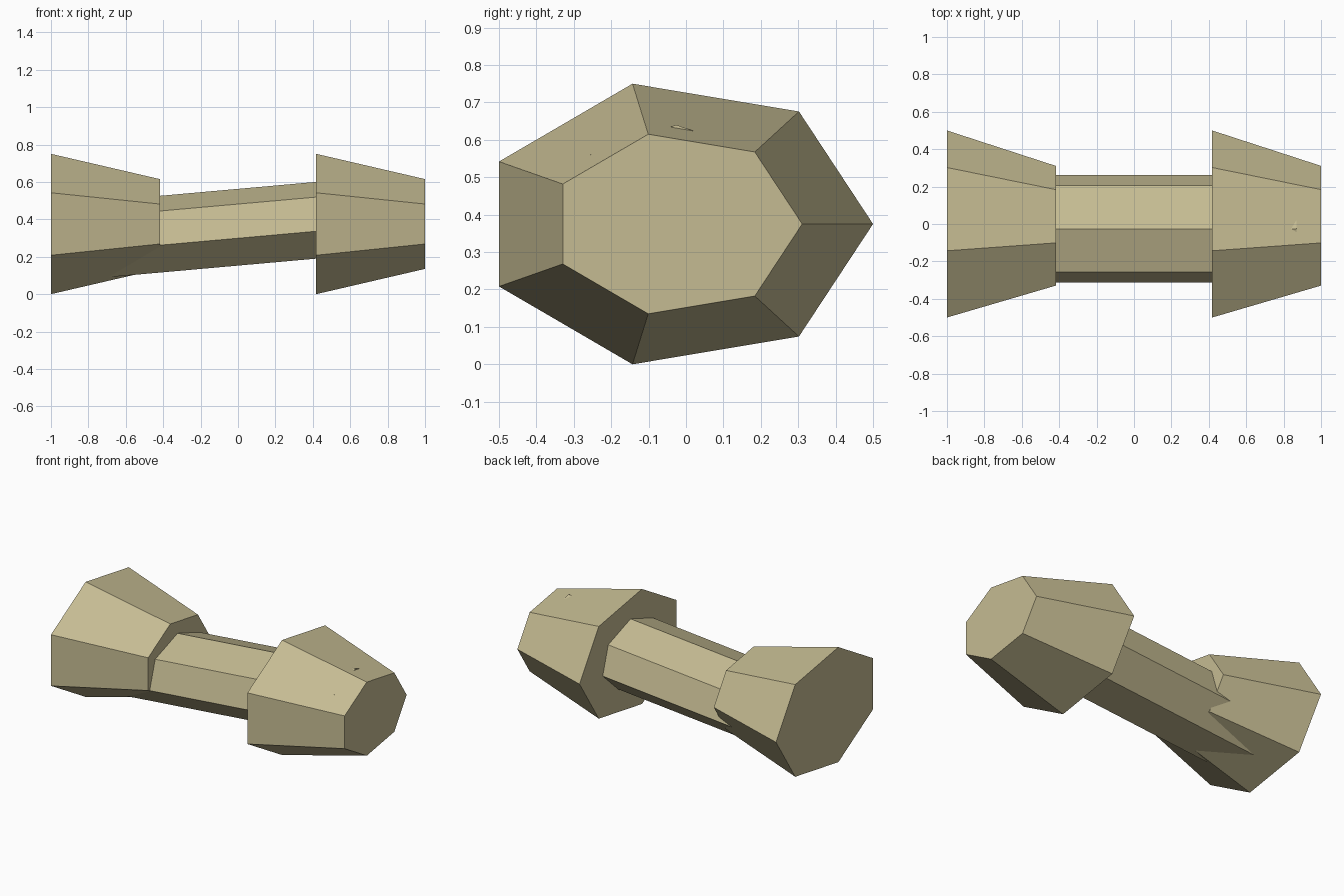
import bpy, bmesh, math
from mathutils import Matrix

if "Cube" in bpy.data.objects:
    bpy.data.objects.remove(bpy.data.objects["Cube"])

SIDES = 7

stone = bpy.data.materials.new("sandy_tan")
stone.diffuse_color = (0.56, 0.50, 0.29, 1.0)
stone.use_nodes = True
stone.node_tree.nodes["Principled BSDF"].inputs["Base Color"].default_value = stone.diffuse_color


def heptagon_prism(name, x0, x1, ry, rz, scale0, scale1, start):
    """Seven-sided prism along x; start is the angle of the first corner from +y."""
    bm = bmesh.new()
    rings = []
    for x, s in ((x0, scale0), (x1, scale1)):
        angles = [start + 2 * math.pi * i / SIDES for i in range(SIDES)]
        rings.append([bm.verts.new((x, ry * s * math.cos(a), rz * s * math.sin(a)))
                      for a in angles])
    for ring in rings:
        bm.faces.new(ring)
    a, b = rings
    for i in range(SIDES):
        j = (i + 1) % SIDES
        bm.faces.new((a[i], a[j], b[j], b[i]))
    bmesh.ops.recalc_face_normals(bm, faces=bm.faces[:])
    mesh = bpy.data.meshes.new(name)
    bm.to_mesh(mesh)
    bm.free()
    mesh.materials.append(stone)
    obj = bpy.data.objects.new(name, mesh)
    bpy.context.collection.objects.link(obj)
    return obj


# Two tapered end weights, both narrowing towards +x
for name, x0 in (("left_weight", -1.0), ("right_weight", 0.418)):
    weight = heptagon_prism(name, x0, x0 + 0.582, 0.526, 0.3847, 1.0, 0.64, 0.0)
    weight.location = (0, -0.026, 0.375)

# Slightly tilted handle running through both weights
handle = heptagon_prism("handle", -0.89, 0.89, 0.295, 0.215, 1.0, 1.0, math.pi / 2)
handle.location = (0, -0.026, 0.347)
handle.rotation_euler = (0, -math.atan(0.089), 0)
